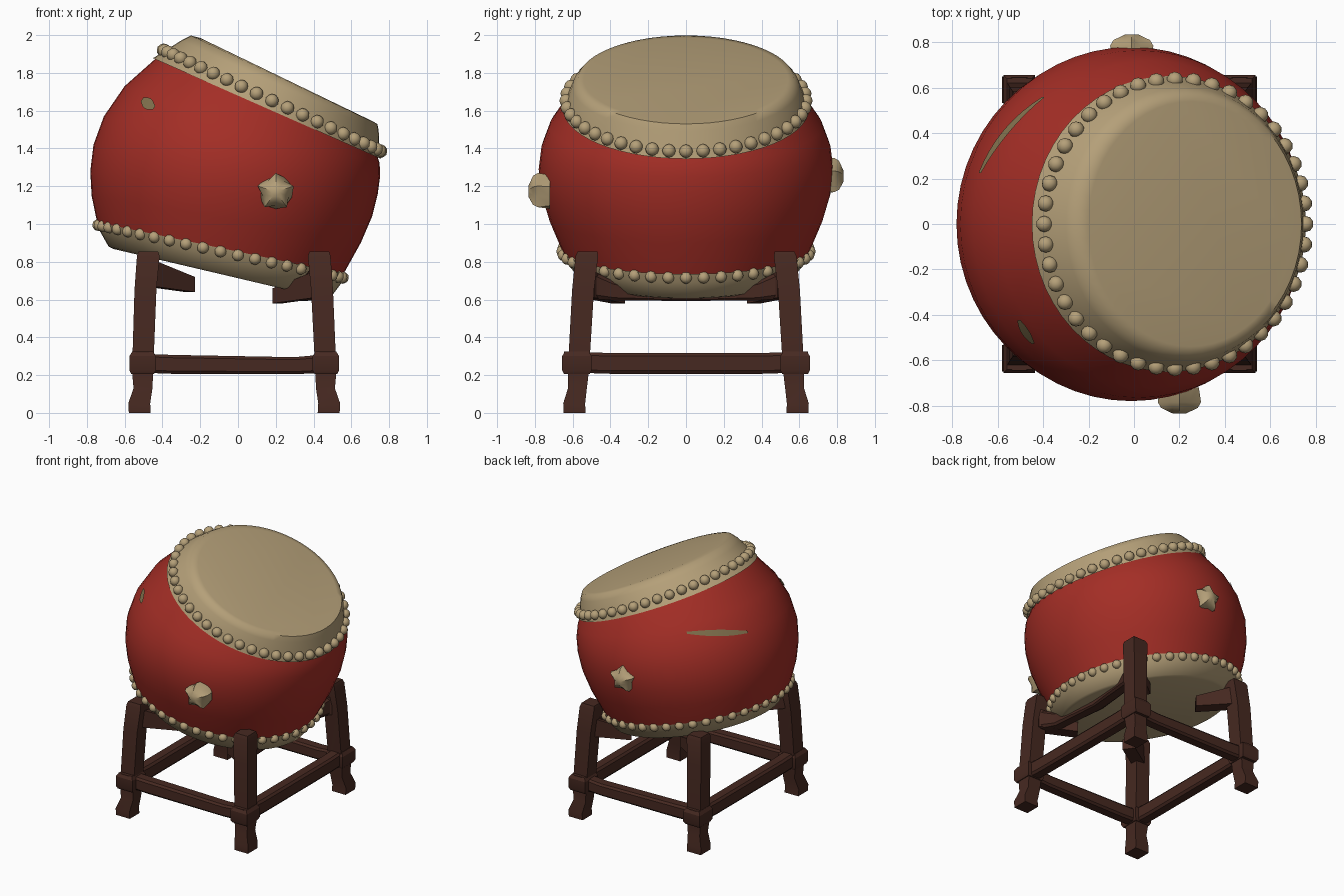
import bpy, bmesh, math
from mathutils import Vector, Matrix

if "Cube" in bpy.data.objects:
    bpy.data.objects.remove(bpy.data.objects["Cube"])


def mat(name, c):
    m = bpy.data.materials.new(name)
    m.diffuse_color = (*c, 1)
    m.use_nodes = True
    m.node_tree.nodes["Principled BSDF"].inputs["Base Color"].default_value = m.diffuse_color
    return m


RED = mat("red lacquer", (0.37, 0.027, 0.019))
CREAM = mat("cream hide", (0.46, 0.35, 0.19))
TAN = mat("worn tan", (0.22, 0.165, 0.075))
BROWN = mat("dark brown wood", (0.062, 0.022, 0.015))


def finish(bm, name, m, angle=40):
    bmesh.ops.recalc_face_normals(bm, faces=bm.faces)
    me = bpy.data.meshes.new(name)
    bm.to_mesh(me)
    bm.free()
    me.materials.append(m)
    ob = bpy.data.objects.new(name, me)
    bpy.context.collection.objects.link(ob)
    bpy.ops.object.select_all(action='DESELECT')
    ob.select_set(True)
    bpy.context.view_layer.objects.active = ob
    bpy.ops.object.shade_smooth_by_angle(angle=math.radians(angle))
    return ob


def loft(name, sections, m, caps=(True, True), angle=40):
    bm = bmesh.new()
    rows = [[bm.verts.new(p) for p in s] for s in sections]
    n = len(rows[0])
    for a, b in zip(rows, rows[1:]):
        for i in range(n):
            j = (i + 1) % n
            bm.faces.new((a[i], a[j], b[j], b[i]))
    if caps[0]:
        bm.faces.new(rows[0])
    if caps[1]:
        bm.faces.new(rows[-1])
    return finish(bm, name, m, angle)


# A tilted ring: left x, z, right x, z, radius along y
def ring_point(r, a):
    lx, lz, rx, rz, ry = r
    c = math.cos(a)
    return Vector(((lx + rx) / 2 + (rx - lx) / 2 * c, ry * math.sin(a),
                   (lz + rz) / 2 + (rz - lz) / 2 * c))


def ring(r, n=56):
    return [ring_point(r, 2 * math.pi * i / n) for i in range(n)]


# Drum shell
BODY = [(-.74, .98, .55, .72, .65), (-.775, 1.15, .65, .90, .725),
        (-.782, 1.28, .71, 1.04, .765), (-.765, 1.42, .74, 1.16, .78),
        (-.71, 1.57, .752, 1.25, .765), (-.60, 1.73, .75, 1.32, .72),
        (-.42, 1.89, .735, 1.37, .635)]
loft("drum_shell", [ring(r) for r in BODY], RED)

# Stretched hides with folded skirts
loft("top_hide", [ring(r) for r in [
    (-.45, 1.878, .757, 1.345, .652), (-.39, 1.915, .748, 1.40, .63),
    (-.30, 1.972, .745, 1.49, .60), (-.25, 1.998, .738, 1.53, .572),
    (-.20, 1.985, .70, 1.55, .54)]], CREAM, (False, True), 50)
loft("bottom_hide", [ring(r) for r in [
    (-.75, 1.01, .57, .735, .665), (-.73, .96, .55, .69, .65),
    (-.685, .88, .49, .61, .58), (-.66, .868, .46, .605, .56)]], CREAM, (False, True), 50)


# Rows of rounded studs
def studs(name, r, n, size):
    bm = bmesh.new()
    for i in range(n):
        p = ring_point(r, 2 * math.pi * i / n)
        bmesh.ops.create_icosphere(bm, subdivisions=2, radius=size,
                                   matrix=Matrix.Translation(p))
    finish(bm, name, CREAM, 60)


studs("top_studs", (-.395, 1.92, .755, 1.385, .635), 44, .036)
studs("bottom_studs", (-.74, .995, .555, .715, .655), 44, .032)


# Star shaped side bosses
def boss(name, x, z, side):
    secs = []
    for d, r, k in ((.72, .09, 1), (.785, .10, .72), (.81, .085, .6), (.835, .03, .8)):
        secs.append([(x + r * (1 if i % 2 else k) * math.sin(i * math.pi / 5),
                      side * d,
                      z - r * (1 if i % 2 else k) * math.cos(i * math.pi / 5))
                     for i in range(10)])
    loft(name, secs, CREAM, angle=50)


boss("front_boss", .20, 1.17, -1)
boss("back_boss", -.01, 1.25, 1)


# Worn marks lying on the shell
def shell_point(t, a):
    k = min(int(t), len(BODY) - 2)
    r = [u + (v - u) * (t - k) for u, v in zip(BODY[k], BODY[k + 1])]
    p = ring_point(r, math.radians(a))
    return p + (p - Vector((0, 0, 1.2))).normalized() * .008


def mark(name, t0, t1, a0, a1, w):
    bm = bmesh.new()
    prev = None
    for i in range(9):
        s = i / 8
        t, a = t0 + (t1 - t0) * s, a0 + (a1 - a0) * s
        h = w * (.35 + .65 * math.sin(math.pi * s))
        cur = [bm.verts.new(shell_point(t + d * h, a)) for d in (-1, 0, 1)]
        if prev:
            for j in (0, 1):
                bm.faces.new((prev[j], prev[j + 1], cur[j + 1], cur[j]))
        prev = cur
    finish(bm, name, TAN)


mark("long_worn_mark", 4.05, 4.7, 163, 131, .13)
mark("short_worn_mark", 4.75, 4.6, 215, 225, .17)


# Timber stand
def square(c, hx, hy):
    x, y, z = c
    return [(x - hx, y - hy, z), (x + hx, y - hy, z), (x + hx, y + hy, z), (x - hx, y + hy, z)]


def beam(name, pts, axis, w):
    """Beam along x (axis 0) or y (axis 1); pts = (along, across, z, half height)."""
    secs = []
    for u, v, z, h in pts:
        s = []
        for dv, dz in ((-1, -.7), (-.7, -1), (.7, -1), (1, -.7), (1, .7), (.7, 1), (-.7, 1), (-1, .7)):
            p = (u, v + dv * w)
            s.append((p[axis], p[1 - axis], z + dz * h))
        secs.append(s)
    loft(name, secs, BROWN, angle=30)


for sx, xb, xt, side in ((-1, .515, .475, "left"), (1, .475, .43, "right")):
    for sy, end in ((-1, "front"), (1, "back")):
        # Leg with a slightly flared foot
        path = [(xb + .005, .59, 0, .058), (xb + .008, .592, .05, .058),
                (xb - .012, .575, .13, .05), (xb - .01, .57, .22, .056),
                (xt + .015, .545, .65, .058), (xt, .525, .83, .06), (xt, .522, .855, .052)]
        loft(f"{end}_{side}_leg", [square((sx * x, sy * y, z), h, h) for x, y, z, h in path],
             BROWN, angle=30)
        # Joint block where the rails cross
        jx = xb - .01
        loft(f"{end}_{side}_joint", [square((sx * jx, sy * .578, z), h, h + .008)
             for z, h in ((.205, .06), (.225, .07), (.30, .07), (.325, .055))], BROWN, angle=30)
        # Bracket under the drum
        zt = .76 if sx < 0 else .70
        o, i = Vector((sx * xt, sy * .52)), Vector((sx * (xt - .22), sy * .36))
        n = Vector((-(i - o).y, (i - o).x)).normalized() * .045
        secs = []
        for p, lo, hi in ((o, zt - .09, zt + .05), (i, zt - .12, zt - .04)):
            secs.append([(*(p - n), lo), (*(p + n), lo), (*(p + n), hi), (*(p - n), hi)])
        loft(f"{end}_{side}_bracket", secs, BROWN, angle=30)

# Lower rails on all four sides
for sy, end in ((-1, "front"), (1, "back")):
    beam(f"{end}_lower_rail", [(-.56, sy * .57, .265, .05), (-.35, sy * .57, .257, .05),
         (.3, sy * .57, .25, .045), (.52, sy * .57, .265, .05)], 0, .045)
for x, side in ((-.505, "left"), (.465, "right")):
    beam(f"{side}_lower_rail", [(-.645, x, .27, .055), (-.4, x, .262, .055),
         (.4, x, .262, .055), (.645, x, .27, .055)], 1, .045)

# Sagging cross rail below the low edge of the drum
beam("upper_cross_rail", [(-.5, .41, .68, .075), (-.38, .36, .645, .05), (0, .33, .615, .022),
     (.38, .36, .645, .05), (.5, .41, .68, .075)], 1, .045)
